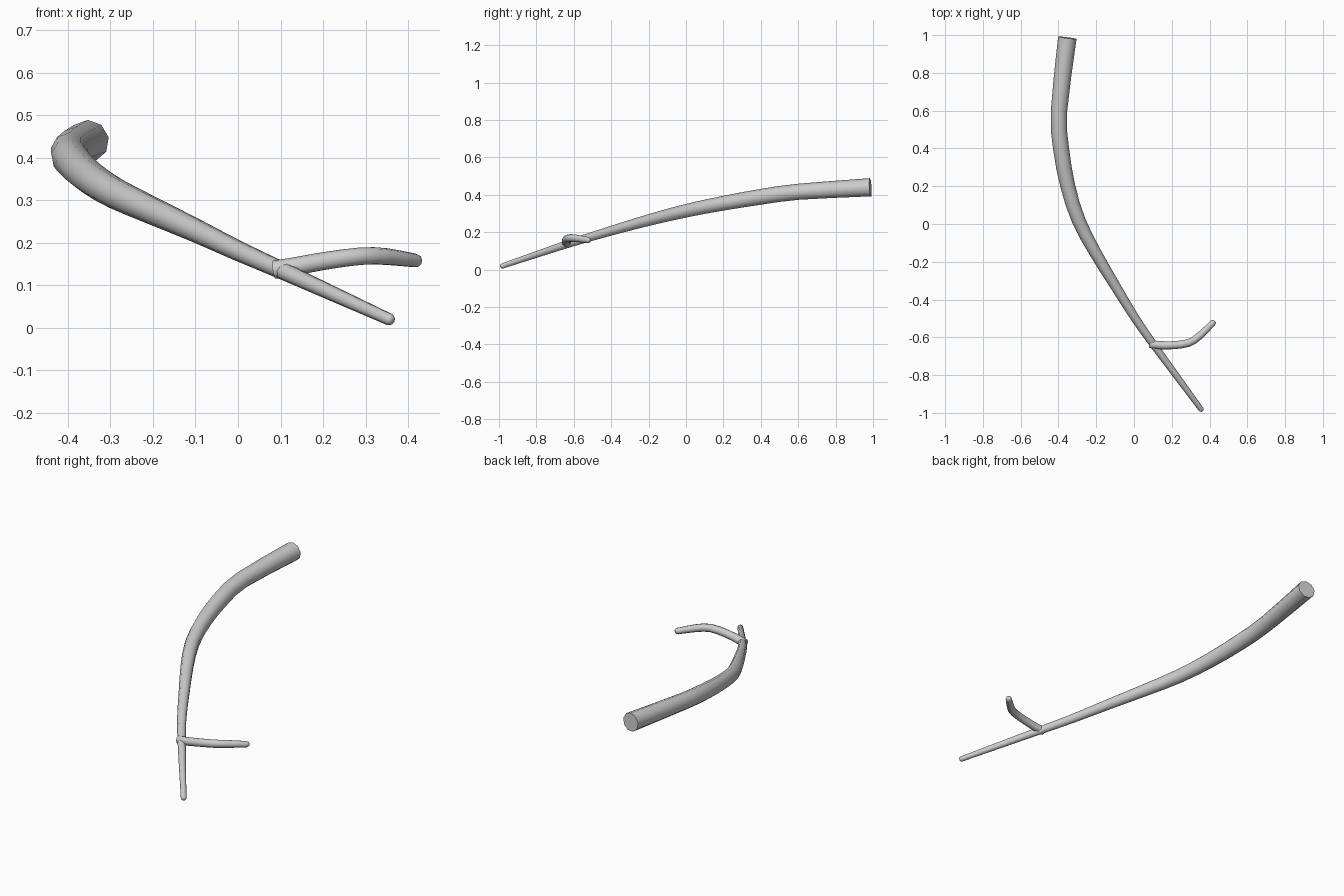
import bpy, bmesh, math
from mathutils import Vector

if "Cube" in bpy.data.objects:
    bpy.data.objects.remove(bpy.data.objects["Cube"])

SIDES = 9


def resample(rows, steps):
    # Catmull-Rom interpolation of (x, y, z, radius) rows
    p = [Vector(r) for r in rows]
    p = [2 * p[0] - p[1]] + p + [2 * p[-1] - p[-2]]
    out = []
    for i in range(1, len(p) - 2):
        a, b, c, d = p[i - 1:i + 3]
        for k in range(steps):
            t = k / steps
            out.append(0.5 * (2 * b + (c - a) * t + (2 * a - 5 * b + 4 * c - d) * t**2
                              + (3 * b - a - 3 * c + d) * t**3))
    return out + [p[-2]]


def limb(name, rows, steps=2):
    pts = resample(rows, steps)
    pos = [q.to_3d() for q in pts]
    rad = [q.w for q in pts]
    tan = [(pos[min(i + 1, len(pos) - 1)] - pos[max(i - 1, 0)]).normalized()
           for i in range(len(pos))]
    # rounded tip: two shrinking rings past the end
    end, r, t = pos[-1], rad[-1], tan[-1]
    for along, scale in ((0.5, 0.87), (0.87, 0.5)):
        pos.append(end + t * r * along)
        rad.append(r * scale)
        tan.append(t)

    bm = bmesh.new()
    rings = []
    side = tan[0].cross(Vector((0, 0, 1))).normalized()
    for c, r, t in zip(pos, rad, tan):
        side = (side - t * side.dot(t)).normalized()
        up = side.cross(t)
        rings.append([bm.verts.new(c + r * (side * math.cos(a) + up * math.sin(a)))
                      for a in (2 * math.pi * (k + 0.25) / SIDES for k in range(SIDES))])
    for r0, r1 in zip(rings, rings[1:]):
        for k in range(SIDES):
            j = (k + 1) % SIDES
            bm.faces.new((r0[k], r0[j], r1[j], r1[k]))
    bm.faces.new(rings[0])
    bm.faces.new(rings[-1])
    bmesh.ops.recalc_face_normals(bm, faces=bm.faces[:])
    mesh = bpy.data.meshes.new(name)
    bm.to_mesh(mesh)
    bm.free()
    ob = bpy.data.objects.new(name, mesh)
    bpy.context.collection.objects.link(ob)
    bpy.ops.object.select_all(action='DESELECT')
    bpy.context.view_layer.objects.active = ob
    ob.select_set(True)
    bpy.ops.object.shade_smooth_by_angle(angle=math.radians(50))
    return ob


# Main branch, from the flat cut end to the thin tip
limb("main_branch", [
    (-0.353, 0.986, 0.439, 0.050),
    (-0.397, 0.600, 0.415, 0.044),
    (-0.386, 0.400, 0.388, 0.043),
    (-0.350, 0.200, 0.354, 0.040),
    (-0.293, 0.020, 0.318, 0.037),
    (-0.205, -0.150, 0.277, 0.033),
    (-0.100, -0.325, 0.229, 0.028),
    (0.000, -0.488, 0.181, 0.024),
    (0.105, -0.640, 0.134, 0.021),
    (0.355, -0.980, 0.020, 0.0145),
])

# Side twig forking off near the tip
limb("side_twig", [
    (0.085, -0.635, 0.136, 0.022),
    (0.130, -0.641, 0.143, 0.022),
    (0.200, -0.642, 0.156, 0.0215),
    (0.290, -0.630, 0.168, 0.021),
    (0.350, -0.590, 0.167, 0.020),
    (0.417, -0.524, 0.158, 0.0165),
])
